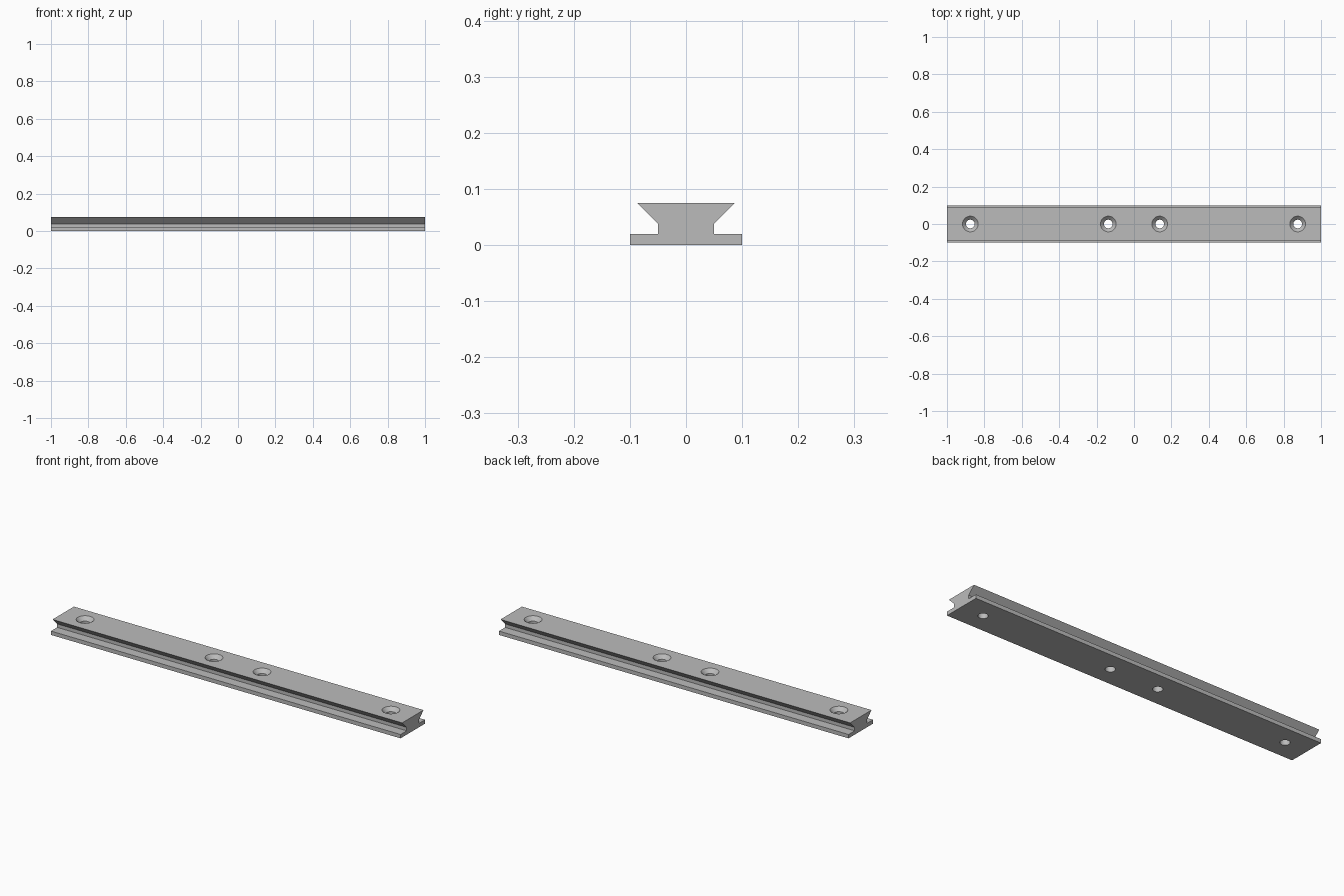
import bpy, bmesh, math

cube = bpy.data.objects.get("Cube")
if cube:
    bpy.data.objects.remove(cube, do_unlink=True)

# Single grey metal
metal = bpy.data.materials.new("grey_metal")
metal.use_nodes = True
colour = (0.5, 0.5, 0.5, 1)
metal.diffuse_color = colour
metal.node_tree.nodes["Principled BSDF"].inputs["Base Color"].default_value = colour

HEIGHT = 0.075


def make_object(name, bm):
    bmesh.ops.recalc_face_normals(bm, faces=bm.faces)
    mesh = bpy.data.meshes.new(name)
    bm.to_mesh(mesh)
    bm.free()
    mesh.materials.append(metal)
    obj = bpy.data.objects.new(name, mesh)
    bpy.context.collection.objects.link(obj)
    return obj


# Dovetail rail: half profile mirrored, then extruded along x
half = [(0.1, 0), (0.1, 0.02), (0.05, 0.02), (0.05, 0.038), (0.087, HEIGHT)]
profile = half + [(-y, z) for y, z in reversed(half)]
bm = bmesh.new()
end = bm.faces.new([bm.verts.new((-1, y, z)) for y, z in profile])
extruded = bmesh.ops.extrude_face_region(bm, geom=[end])["geom"]
bmesh.ops.translate(bm, vec=(2, 0, 0),
                    verts=[v for v in extruded if isinstance(v, bmesh.types.BMVert)])
rail = make_object("dovetail_rail", bm)

# Countersunk screw holes: stacked rings of (radius, height)
rings = [(0.023, -0.02), (0.023, HEIGHT - 0.019),
         (0.042, HEIGHT), (0.042, HEIGHT + 0.02)]
SIDES = 48
bm = bmesh.new()
for x in (-0.875, -0.1375, 0.1375, 0.875):
    loops = []
    for r, z in rings:
        angles = [2 * math.pi * i / SIDES for i in range(SIDES)]
        loops.append([bm.verts.new((x + r * math.cos(a), r * math.sin(a), z)) for a in angles])
    bm.faces.new(loops[0])
    bm.faces.new(loops[-1])
    for low, high in zip(loops, loops[1:]):
        for i in range(SIDES):
            j = (i + 1) % SIDES
            bm.faces.new((low[i], low[j], high[j], high[i]))
cutter = make_object("screw_hole_cutter", bm)
cutter.hide_render = True

# Cut the holes and bake the result
cut = rail.modifiers.new("screw_holes", "BOOLEAN")
cut.operation = "DIFFERENCE"
cut.solver = "EXACT"
cut.object = cutter
bpy.context.view_layer.objects.active = rail
rail.select_set(True)
bpy.ops.object.modifier_apply(modifier=cut.name)
bpy.data.objects.remove(cutter, do_unlink=True)
bpy.ops.object.shade_smooth_by_angle(angle=math.radians(30))
